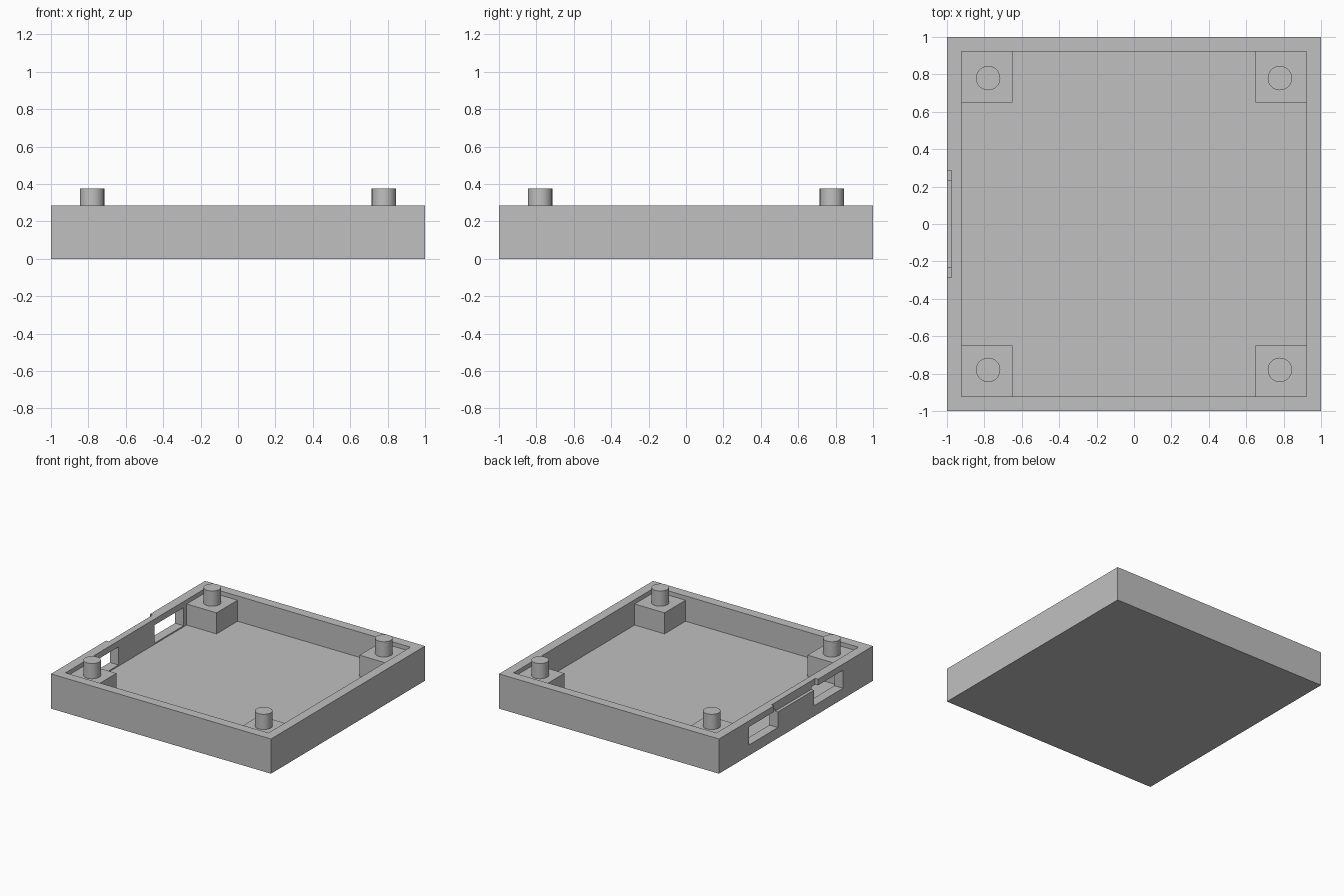
import bpy

cube = bpy.data.objects.get("Cube")
if cube:
    bpy.data.objects.remove(cube, do_unlink=True)

GREY = (0.53, 0.53, 0.53, 1.0)
grey = bpy.data.materials.new("plain grey")
grey.use_nodes = True
grey.diffuse_color = GREY
grey.node_tree.nodes["Principled BSDF"].inputs["Base Color"].default_value = GREY

RIM, FLOOR, INNER = 0.285, 0.077, 0.922   # wall top, floor top, inner wall face
POST_TOP, PEG_TOP = 0.25, 0.375
POST_EDGE, PEG_AT, PEG_RADIUS = 0.65, 0.78, 0.065


def box(name, x, y, z):
    """Box from (low, high) ranges on each axis."""
    bpy.ops.mesh.primitive_cube_add(size=1, location=[sum(r) / 2 for r in (x, y, z)])
    ob = bpy.context.object
    ob.name = name
    ob.scale = [r[1] - r[0] for r in (x, y, z)]
    bpy.ops.object.transform_apply(location=True, rotation=False, scale=True)
    ob.data.materials.append(grey)
    return ob


def cut(target, cutter):
    """Subtract the cutter from the target, then discard the cutter."""
    cutter.hide_render = True
    mod = target.modifiers.new("cut", "BOOLEAN")
    mod.operation = "DIFFERENCE"
    mod.solver = "EXACT"
    mod.object = cutter
    bpy.context.view_layer.objects.active = target
    bpy.ops.object.modifier_apply(modifier=mod.name)
    bpy.data.objects.remove(cutter, do_unlink=True)


# Open tray
tray = box("tray", (-1, 1), (-1, 1), (0, RIM))
cut(tray, box("cavity_cutter", (-INNER, INNER), (-INNER, INNER), (FLOOR, 0.5)))

# Two port openings in one side wall
for y in ((0.235, 0.61), (-0.61, -0.235)):
    cut(tray, box("port_cutter", (-1.1, -0.85), y, (0.087, 0.235)))

# Shallow recess on the outside of that wall, between the ports
cut(tray, box("recess_cutter", (-1.1, -0.975), (-0.285, 0.285), (0.215, 0.5)))

# Corner posts with locating pegs
for side_y, row in ((-1, "front"), (1, "back")):
    for side_x, side in ((-1, "right"), (1, "left")):
        x, y = (sorted((s * POST_EDGE, s * (INNER + 0.01))) for s in (side_x, side_y))
        box(f"{row}_{side}_post", x, y, (FLOOR - 0.01, POST_TOP))
        bottom = POST_TOP - 0.01
        bpy.ops.mesh.primitive_cylinder_add(
            vertices=48, radius=PEG_RADIUS, depth=PEG_TOP - bottom,
            location=(side_x * PEG_AT, side_y * PEG_AT, (PEG_TOP + bottom) / 2))
        peg = bpy.context.object
        peg.name = f"{row}_{side}_peg"
        peg.data.materials.append(grey)
        bpy.ops.object.shade_smooth_by_angle()
